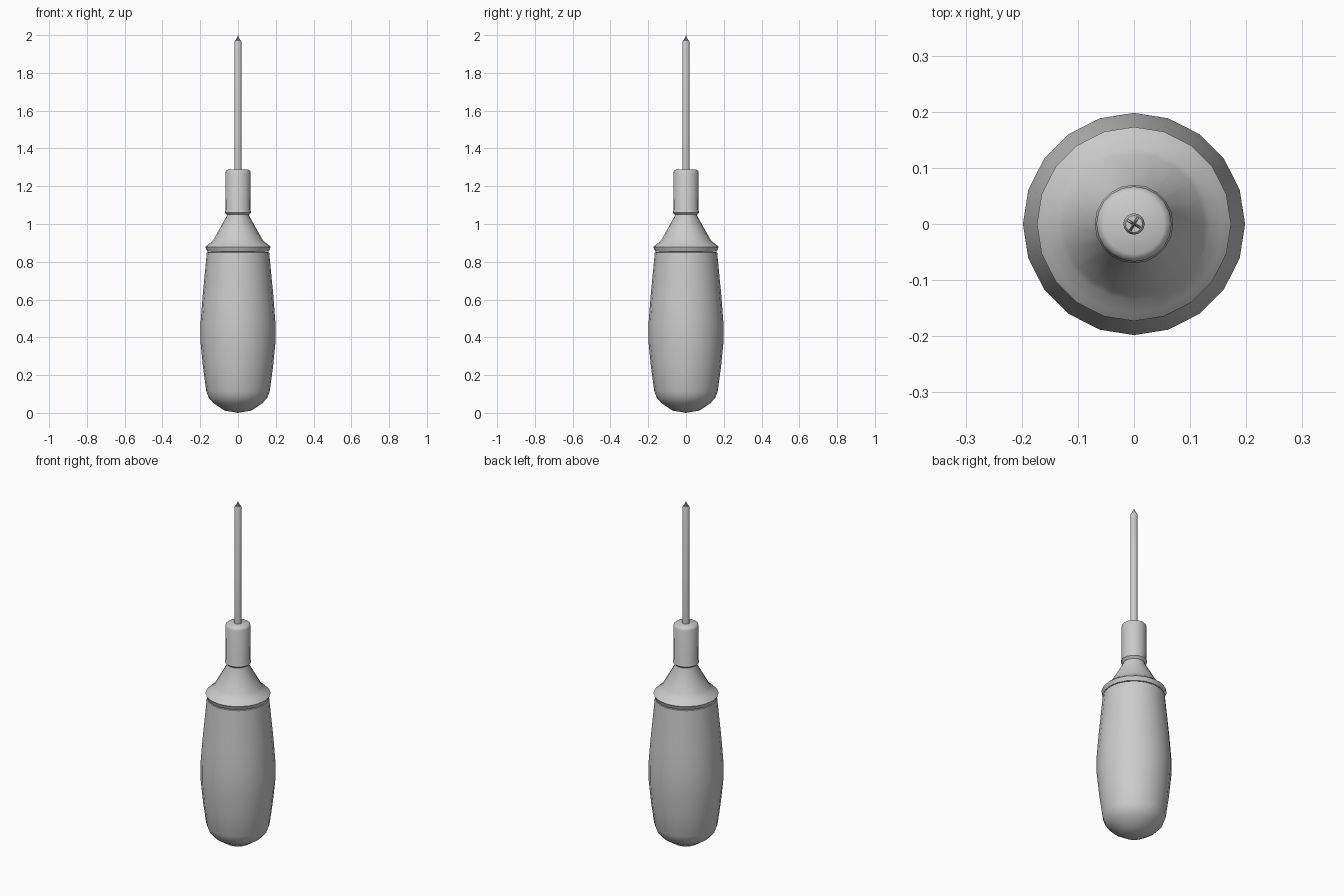
import bpy, bmesh, math

if "Cube" in bpy.data.objects:
    bpy.data.objects.remove(bpy.data.objects["Cube"])

GREY = (0.6, 0.6, 0.6, 1)
mat = bpy.data.materials.new("plain grey")
mat.use_nodes = True
mat.diffuse_color = GREY
bsdf = mat.node_tree.nodes["Principled BSDF"]
bsdf.inputs["Base Color"].default_value = GREY
bsdf.inputs["Roughness"].default_value = 0.6


def finish(name, bm, angle):
    bmesh.ops.remove_doubles(bm, verts=bm.verts, dist=1e-5)
    bmesh.ops.recalc_face_normals(bm, faces=bm.faces)
    mesh = bpy.data.meshes.new(name)
    bm.to_mesh(mesh)
    bm.free()
    mesh.materials.append(mat)
    obj = bpy.data.objects.new(name, mesh)
    bpy.context.collection.objects.link(obj)
    bpy.ops.object.select_all(action="DESELECT")
    obj.select_set(True)
    bpy.context.view_layer.objects.active = obj
    bpy.ops.object.shade_smooth_by_angle(angle=math.radians(angle))


def lathe(name, profile, sides=20, angle=40):
    """Turn a (radius, height) profile around the z axis."""
    bm = bmesh.new()
    verts = [bm.verts.new((0, r, z)) for r, z in profile]
    edges = [bm.edges.new(pair) for pair in zip(verts, verts[1:])]
    bmesh.ops.spin(bm, geom=verts + edges, cent=(0, 0, 0), axis=(0, 0, 1),
                   angle=math.tau, steps=sides, use_merge=False)
    finish(name, bm, angle)


# Barrel-shaped grip with a domed butt
lathe("handle_grip", [(0, 0), (0.07, 0.012), (0.13, 0.052), (0.155, 0.08),
                      (0.168, 0.115), (0.185, 0.24), (0.198, 0.37),
                      (0.198, 0.48), (0.188, 0.61), (0.165, 0.85), (0, 0.87)])

# Flared shoulder that tapers into the neck
lathe("handle_shoulder", [(0, 0.85), (0.164, 0.855), (0.173, 0.878),
                          (0.158, 0.892), (0.135, 0.91), (0.125, 0.925),
                          (0.058, 1.045), (0.058, 1.06), (0, 1.06)])

# Cylindrical collar with rounded rims
lathe("collar", [(0, 1.05), (0.058, 1.05), (0.07, 1.062), (0.066, 1.075),
                 (0.067, 1.272), (0.063, 1.282), (0.054, 1.288), (0, 1.288)])

# Steel shaft
lathe("shaft", [(0, 1.25), (0.019, 1.25), (0.019, 1.963), (0.015, 1.972),
                (0, 1.972)], sides=16)

# Cross-shaped driver tip: four tapering blades meeting at a point
bm = bmesh.new()
ring = []
for k in range(4):
    a = math.radians(60 + 90 * k)
    for u, v in ((0.018, -0.003), (0.018, 0.003), (0.003, 0.003)):
        ring.append(bm.verts.new((u * math.cos(a) - v * math.sin(a),
                                  u * math.sin(a) + v * math.cos(a), 1.962)))
apex = bm.verts.new((0, 0, 2))
for a, b in zip(ring, ring[1:] + ring[:1]):
    bm.faces.new((a, b, apex))
bm.faces.new(ring[::-1])
finish("cross_tip", bm, 20)
